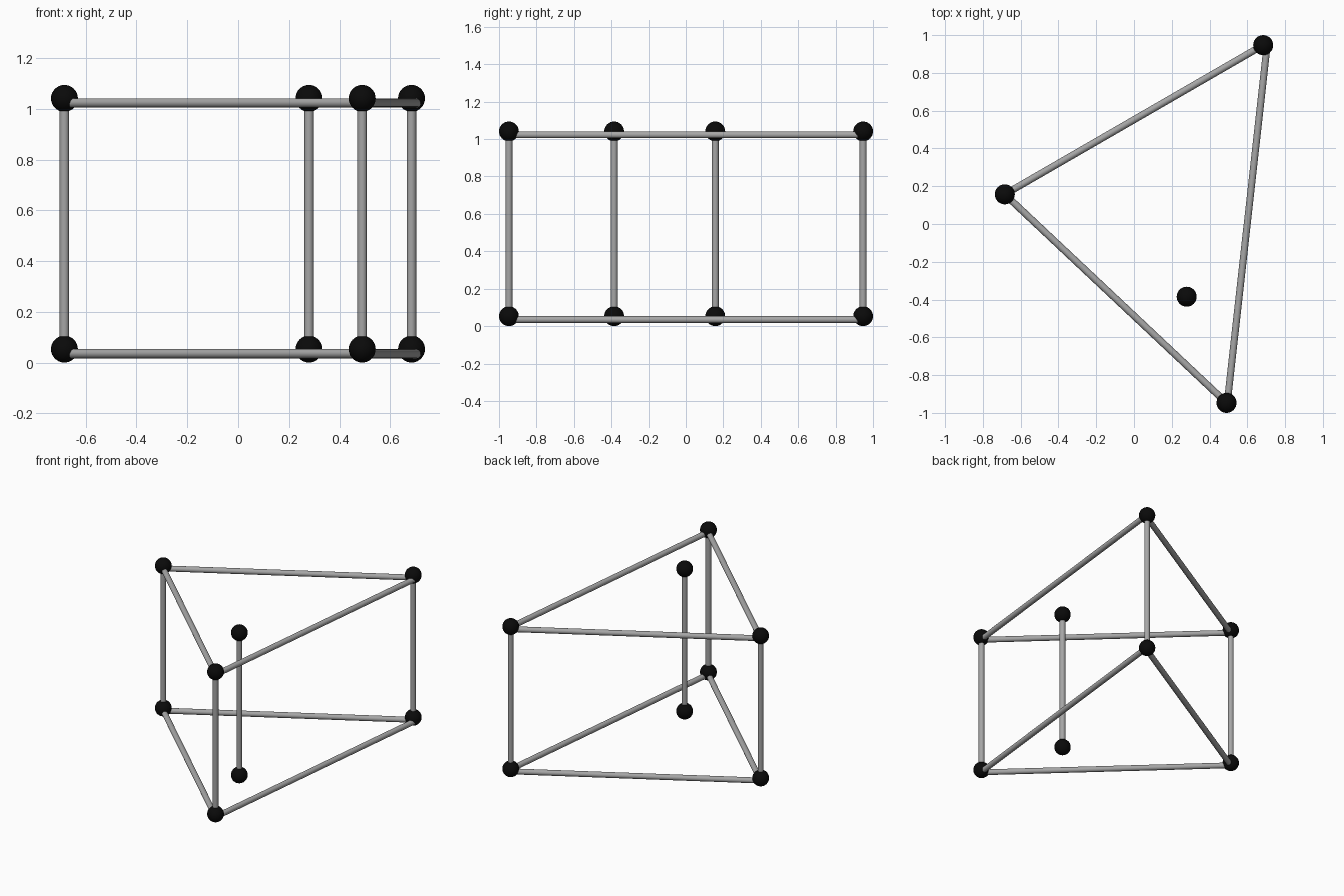
import bpy
from mathutils import Vector

if "Cube" in bpy.data.objects:
    bpy.data.objects.remove(bpy.data.objects["Cube"])

BALL_R, ROD_R = 0.053, 0.0185
Z_LOW, Z_HIGH = 0.053, 1.041
SAG = 0.018  # horizontal rods sit a little below the ball centres


def material(name, value):
    m = bpy.data.materials.new(name)
    m.diffuse_color = (value, value, value, 1)
    m.use_nodes = True
    m.node_tree.nodes["Principled BSDF"].inputs["Base Color"].default_value = m.diffuse_color
    return m


black = material("black", 0.003)
grey = material("grey", 0.38)


def finish(name, mat):
    ob = bpy.context.object
    ob.name = name
    ob.data.materials.append(mat)
    bpy.ops.object.shade_smooth_by_angle()


def ball(name, p):
    bpy.ops.mesh.primitive_uv_sphere_add(segments=32, ring_count=16, radius=BALL_R, location=p)
    finish(name, black)


def rod(name, a, b):
    a, b = Vector(a), Vector(b)
    d = b - a
    bpy.ops.mesh.primitive_cylinder_add(
        vertices=24, radius=ROD_R, depth=d.length, location=(a + b) / 2,
        rotation=d.to_track_quat('Z', 'Y').to_euler())
    finish(name, grey)


back = (0.684, 0.947)
left = (-0.684, 0.157)
front = (0.490, -0.947)
inner = (0.279, -0.385)

# Upright posts with a ball at each end
for label, p in (("back", back), ("left", left), ("front", front), ("inner", inner)):
    rod(label + "_post", (*p, Z_LOW), (*p, Z_HIGH))
    ball(label + "_lower_ball", (*p, Z_LOW))
    ball(label + "_upper_ball", (*p, Z_HIGH))

# Lower and upper triangles of horizontal rods
back_outer = (back[0] + 0.021, back[1])  # long rod meets the back ball off centre
front_outer = (front[0] + 0.004, front[1])
for level, z in (("lower", Z_LOW - SAG), ("upper", Z_HIGH - SAG)):
    rod(level + "_back_rod", (*back, z), (*left, z))
    rod(level + "_front_rod", (*left, z), (*front, z))
    rod(level + "_right_rod", (*front_outer, z), (*back_outer, z))
